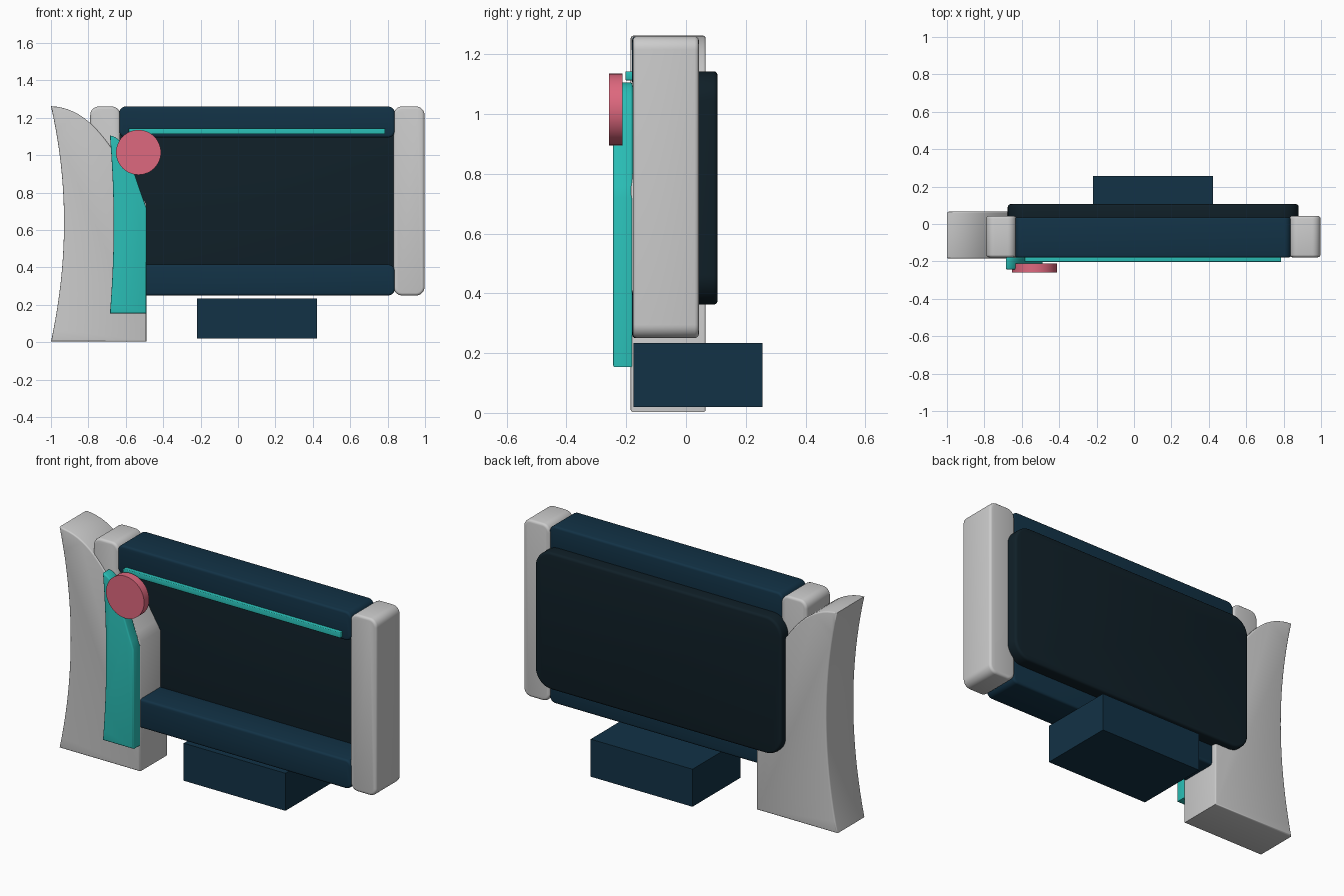
import bpy, bmesh
from math import cos, sin, pi, radians

if "Cube" in bpy.data.objects:
    bpy.data.objects.remove(bpy.data.objects["Cube"])


def material(name, rgb):
    m = bpy.data.materials.new(name)
    m.diffuse_color = (*rgb, 1)
    m.use_nodes = True
    m.node_tree.nodes["Principled BSDF"].inputs["Base Color"].default_value = m.diffuse_color
    return m


NAVY = material("navy", (0.006, 0.032, 0.061))
DARK = material("dark", (0.005, 0.014, 0.021))
TEAL = material("teal", (0.023, 0.515, 0.468))
PINK = material("pink", (0.73, 0.138, 0.209))
GREY = material("light_grey", (0.66, 0.69, 0.685))


def bezier(p, n):
    """Points on a quadratic or cubic curve."""
    out = []
    for i in range(n + 1):
        t, q = i / n, list(p)
        while len(q) > 1:
            q = [(a[0] + (b[0] - a[0]) * t, a[1] + (b[1] - a[1]) * t) for a, b in zip(q, q[1:])]
        out.append(q[0])
    return out


def rounded_rect(x0, x1, z0, z1, r, n=8):
    """Counter-clockwise rectangle with rounded corners."""
    pts = []
    centres = [(x1 - r, z1 - r), (x0 + r, z1 - r), (x0 + r, z0 + r), (x1 - r, z0 + r)]
    for k, (cx, cz) in enumerate(centres):
        for i in range(n + 1):
            a = (k + i / n) * pi / 2
            pts.append((cx + r * cos(a), cz + r * sin(a)))
    return pts


def extrude(name, pts, y0, y1, mat, bevel=0.0):
    """Extrude an x-z profile along y and round its front and back rims."""
    bm = bmesh.new()
    face = bm.faces.new([bm.verts.new((x, y0, z)) for x, z in pts])
    new = bmesh.ops.extrude_face_region(bm, geom=[face], use_keep_orig=True)
    for v in new["geom"]:
        if isinstance(v, bmesh.types.BMVert):
            v.co.y = y1
    bmesh.ops.recalc_face_normals(bm, faces=bm.faces)
    if bevel:
        rims = [e for e in bm.edges if abs(e.verts[0].co.y - e.verts[1].co.y) < 1e-6]
        bmesh.ops.bevel(bm, geom=rims, offset=bevel, segments=3, profile=0.5, affect='EDGES')
    me = bpy.data.meshes.new(name)
    bm.to_mesh(me)
    bm.free()
    ob = bpy.data.objects.new(name, me)
    bpy.context.collection.objects.link(ob)
    me.materials.append(mat)
    bpy.ops.object.select_all(action='DESELECT')
    ob.select_set(True)
    bpy.context.view_layer.objects.active = ob
    bpy.ops.object.shade_smooth_by_angle(angle=radians(35))
    return ob


# Large curved side fin: concave outer edge, swept shoulder
fin = bezier([(-1, 0.003), (-0.86, 0.65), (-1, 1.262)], 20)
fin += bezier([(-1, 1.262), (-0.78, 1.25), (-0.68, 1.05), (-0.49, 0.74)], 20)[1:]
fin += [(-0.49, 0.003)]
extrude("side_fin", fin, -0.185, 0.066, GREY, 0.008)

# Teal overlay plate on the fin
plate = bezier([(-0.685, 0.153), (-0.645, 0.63), (-0.685, 1.105)], 16)
plate += bezier([(-0.685, 1.105), (-0.60, 1.10), (-0.57, 0.93), (-0.49, 0.72)], 16)[1:]
plate += [(-0.49, 0.153)]
extrude("accent_plate", plate, -0.244, -0.178, TEAL, 0.008)

# End posts of the frame
for name, x0, x1 in (("left_post", -0.79, -0.63), ("right_post", 0.832, 0.997)):
    extrude(name, rounded_rect(x0, x1, 0.25, 1.26, 0.045), -0.178, 0.043, GREY, 0.014)

# Top and bottom rails
for name, z0 in (("bottom_rail", 0.25), ("top_rail", 1.095)):
    extrude(name, rounded_rect(-0.635, 0.838, z0, z0 + 0.165, 0.035), -0.18, 0.036, NAVY, 0.012)

# Recessed panel, projecting at the back
extrude("back_panel", rounded_rect(-0.675, 0.88, 0.362, 1.143, 0.1, 10), 0.0, 0.106, DARK, 0.014)

# Thin strip along the top rail
extrude("accent_strip", rounded_rect(-0.585, 0.787, 1.112, 1.143, 0.004, 2), -0.203, -0.17, TEAL, 0.004)

# Round dial
dial = [(-0.532 + 0.12 * cos(i * pi / 24), 1.015 + 0.12 * sin(i * pi / 24)) for i in range(48)]
extrude("dial", dial, -0.258, -0.212, PINK)

# Base block
extrude("base_block", [(-0.22, 0.02), (0.422, 0.02), (0.422, 0.234), (-0.22, 0.234)], -0.175, 0.256, NAVY)
